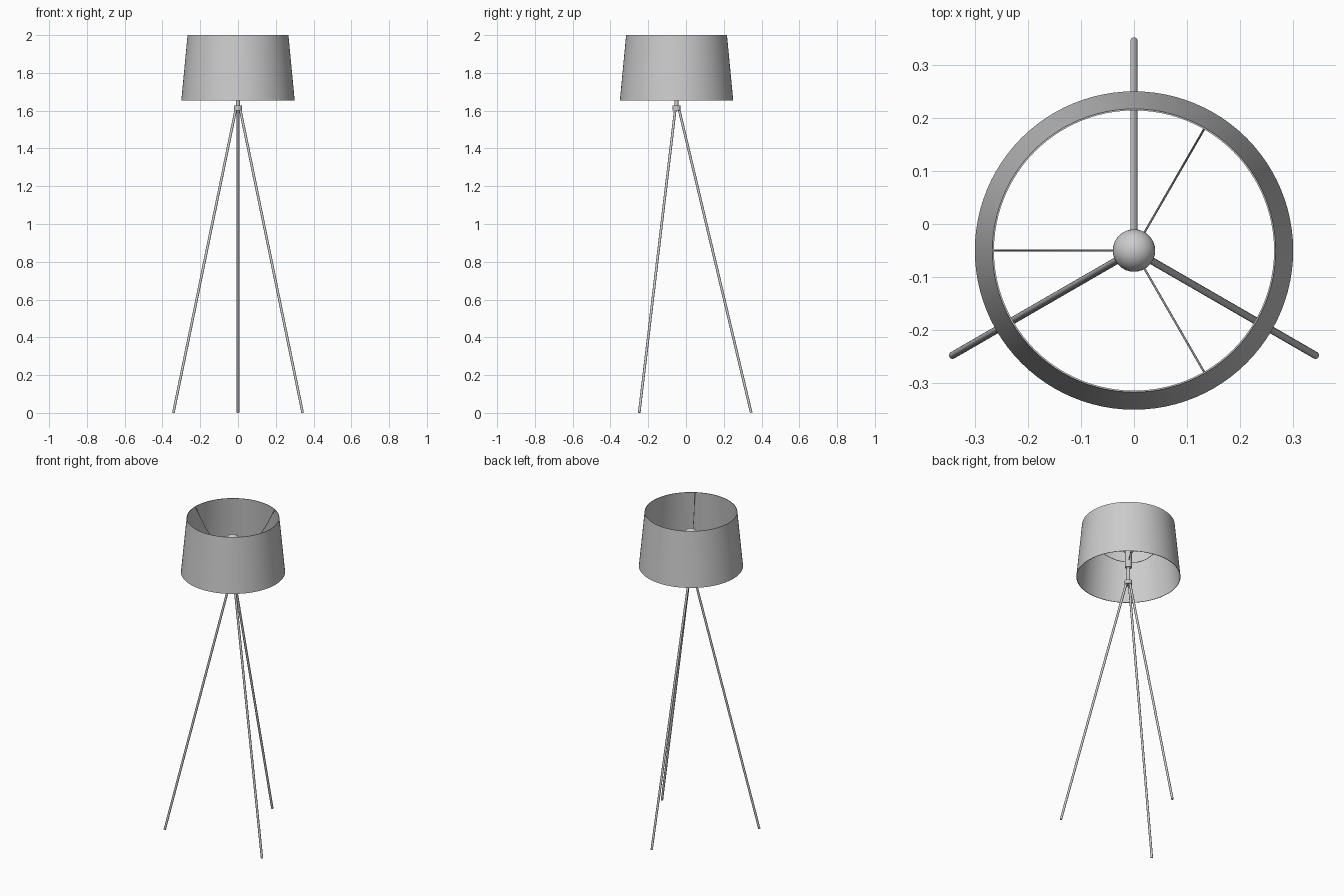
import bpy, math
from mathutils import Vector

if "Cube" in bpy.data.objects:
    bpy.data.objects.remove(bpy.data.objects["Cube"])

CY = -0.05  # the lamp axis stands slightly in front of the origin

grey = bpy.data.materials.new("light_grey")
grey.diffuse_color = (0.6, 0.6, 0.6, 1)
grey.use_nodes = True
grey.node_tree.nodes["Principled BSDF"].inputs["Base Color"].default_value = grey.diffuse_color


def finish(obj, name):
    obj.name = name
    obj.data.materials.clear()
    obj.data.materials.append(grey)
    bpy.ops.object.select_all(action='DESELECT')
    obj.select_set(True)
    bpy.context.view_layer.objects.active = obj
    bpy.ops.object.shade_smooth_by_angle(angle=math.radians(40))
    return obj


def lathe(name, profile, sides):
    """Revolve (radius, z) points around the lamp axis."""
    verts, faces = [], []
    for r, z in profile:
        for i in range(sides):
            a = 2 * math.pi * i / sides
            verts.append((r * math.cos(a), CY + r * math.sin(a), z))
    for k in range(len(profile) - 1):
        for i in range(sides):
            j = (i + 1) % sides
            faces.append((k * sides + i, k * sides + j,
                          (k + 1) * sides + j, (k + 1) * sides + i))
    if len(profile) > 2 and profile[0] != profile[-1]:
        faces.append(tuple(reversed(range(sides))))
        faces.append(tuple(range((len(profile) - 1) * sides, len(profile) * sides)))
    mesh = bpy.data.meshes.new(name)
    mesh.from_pydata(verts, [], faces)
    obj = bpy.data.objects.new(name, mesh)
    bpy.context.collection.objects.link(obj)
    return finish(obj, name)


def polar(r, degrees, z):
    a = math.radians(degrees)
    return Vector((r * math.cos(a), CY + r * math.sin(a), z))


def rod(name, start, end, radius, sides=16):
    d = end - start
    bpy.ops.mesh.primitive_cylinder_add(vertices=sides, radius=radius, depth=d.length,
                                        location=(start + end) / 2,
                                        rotation=d.to_track_quat('Z', 'Y').to_euler())
    return finish(bpy.context.object, name)


def wire(name, points, radius):
    curve = bpy.data.curves.new(name, 'CURVE')
    curve.dimensions = '3D'
    curve.bevel_depth = radius
    curve.bevel_resolution = 1
    curve.use_fill_caps = True
    spline = curve.splines.new('BEZIER')
    spline.bezier_points.add(len(points) - 1)
    for bp, p in zip(spline.bezier_points, points):
        bp.co = p
        bp.handle_left_type = bp.handle_right_type = 'AUTO'
    obj = bpy.data.objects.new(name, curve)
    bpy.context.collection.objects.link(obj)
    bpy.ops.object.select_all(action='DESELECT')
    obj.select_set(True)
    bpy.context.view_layer.objects.active = obj
    bpy.ops.object.convert(target='MESH')
    return finish(bpy.context.object, name)


# Thin-walled tapered shade, open at both ends
lathe("shade", [(0.300, 1.655), (0.267, 2.0), (0.264, 2.0),
                (0.297, 1.655), (0.300, 1.655)], 96)

# Hub, stem and lamp socket
lathe("hub", [(0.022, 1.602), (0.022, 1.627)], 32)
lathe("hub_core", [(0.0219, 1.602), (0.022, 1.615), (0.022, 1.627)], 32)
bpy.data.objects.remove(bpy.data.objects["hub"])
lathe("stem", [(0.010, 1.61), (0.010, 1.67), (0.010, 1.73)], 24)
lathe("socket", [(0.018, 1.715), (0.020, 1.72), (0.020, 1.82), (0.018, 1.825)], 32)

# Round bulb
bpy.ops.mesh.primitive_uv_sphere_add(segments=32, ring_count=20, radius=0.04,
                                     location=(0, CY, 1.853))
finish(bpy.context.object, "bulb")

# Three splayed legs
for i, a in enumerate((90, 210, 330)):
    rod(f"leg_{i + 1}", polar(0.012, a, 1.612), polar(0.395, a, 0.0015), 0.0068)

# Three curved wires carrying the shade
for i, a in enumerate((60, 180, 300)):
    wire(f"shade_wire_{i + 1}",
         [polar(r, a, z) for r, z in ((0.012, 1.755), (0.08, 1.785),
                                      (0.168, 1.855), (0.265, 1.996))], 0.002)
